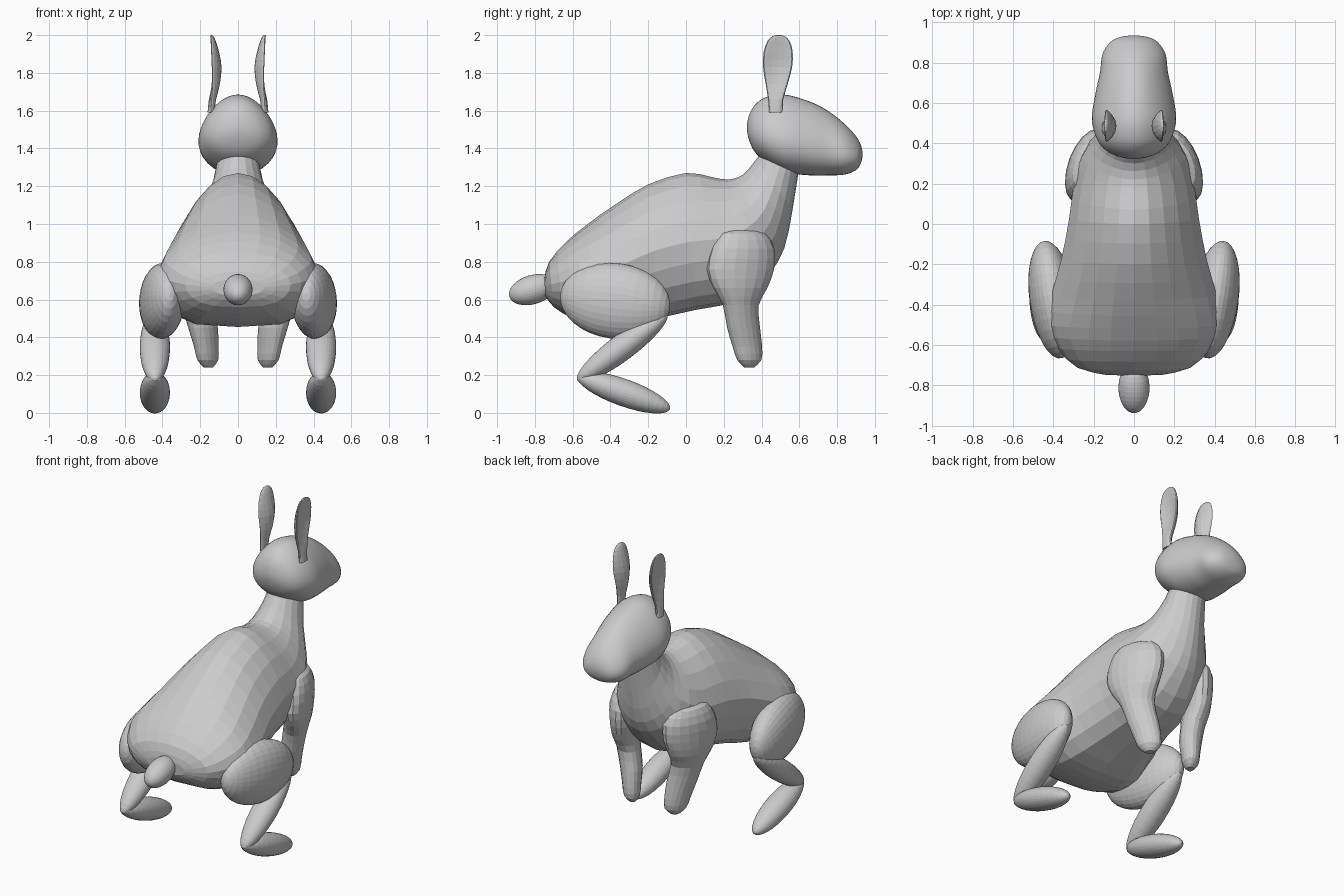
import bpy, bmesh
from math import sin, cos, pi, copysign
from mathutils import Vector, Matrix

if "Cube" in bpy.data.objects:
    bpy.data.objects.remove(bpy.data.objects["Cube"])

grey = bpy.data.materials.new("soft_grey")
grey.use_nodes = True
GREY = (0.6, 0.6, 0.6, 1)
grey.diffuse_color = GREY
grey.node_tree.nodes["Principled BSDF"].inputs["Base Color"].default_value = GREY


def finish(bm, name, mirrored=False, smooth=False):
    bmesh.ops.recalc_face_normals(bm, faces=bm.faces)
    mesh = bpy.data.meshes.new(name)
    bm.to_mesh(mesh)
    bm.free()
    obj = bpy.data.objects.new(name, mesh)
    bpy.context.collection.objects.link(obj)
    mesh.materials.append(grey)
    for face in mesh.polygons:
        face.use_smooth = smooth
    if mirrored:
        obj.modifiers.new("mirror", "MIRROR").use_mirror_merge = False


def refine(stations, steps):
    """Run a smooth spline through the stations."""
    rows = [Vector(s) for s in stations]
    out = []
    for i in range(len(rows) - 1):
        b, c = rows[i], rows[i + 1]
        a, d = rows[max(i - 1, 0)], rows[min(i + 2, len(rows) - 1)]
        for k in range(steps):
            t = k / steps
            out.append(b + (c - a) * (t / 2) + (a * 2 - b * 5 + c * 4 - d) * (t * t / 2)
                       + (b * 3 - a - c * 3 + d) * (t ** 3 / 2))
    return out + [rows[-1]]


def loft(name, stations, ring, segs, steps, **options):
    """Skin rings of points; ring(station, angle) gives each point."""
    bm = bmesh.new()
    rings = [[bm.verts.new(ring(s, 2 * pi * i / segs)) for i in range(segs)]
             for s in refine(stations, steps)]
    for r, q in zip(rings, rings[1:]):
        for i in range(segs):
            j = (i + 1) % segs
            bm.faces.new((r[i], r[j], q[j], q[i]))
    bm.faces.new(rings[0])
    bm.faces.new(rings[-1])
    finish(bm, name, **options)


def ellipsoid(name, start, end, half_x, half_depth, mirrored=True):
    """Long ball whose tips are the two given points."""
    a, b = Vector(start), Vector(end)
    z = (b - a).normalized()
    y = z.cross(Vector((1, 0, 0))).normalized()
    x = y.cross(z)
    turn = Matrix((x, y, z)).transposed().to_4x4()
    size = Matrix.Diagonal((half_x, half_depth, (b - a).length / 2, 1))
    bm = bmesh.new()
    bmesh.ops.create_uvsphere(bm, u_segments=32, v_segments=16, radius=1,
                              matrix=Matrix.Translation((a + b) / 2) @ turn @ size)
    finish(bm, name, mirrored)


# Body and neck: back (y, z), belly (y, z), half width, pear amount, underside power
def body_ring(s, a):
    top_y, top_z, low_y, low_z, width, pear, low_power = s
    t = (1 + cos(a)) / 2
    power = 1 if cos(a) > 0 else low_power
    x = width * copysign(abs(sin(a)) ** power, sin(a)) * (1 - pear * max(cos(a), 0))
    return x, low_y + (top_y - low_y) * t, low_z + (top_z - low_z) * t


loft("body", [
    (-.75, .71, -.745, .62, .14, 0, .8),
    (-.725, .80, -.70, .56, .28, 0, .7),
    (-.63, .91, -.60, .50, .38, .05, .6),
    (-.52, 1.0, -.48, .465, .43, .15, .55),
    (-.38, 1.10, -.33, .455, .41, .22, .55),
    (-.20, 1.21, -.15, .50, .36, .25, .65),
    (0, 1.27, .05, .545, .322, .25, .75),
    (.13, 1.25, .30, .60, .295, .25, .85),
    (.22, 1.235, .44, .735, .26, .25, 1),
    (.30, 1.26, .52, .87, .20, .2, 1.1),
    (.37, 1.34, .565, 1.08, .135, .1, 1.1),
    (.43, 1.42, .605, 1.34, .105, 0, 1),
], body_ring, 20, 2)


# Head, fuller at the jaw: y, top, bottom, half width
def head_ring(s, a):
    y, top, low, width = s
    x = width * sin(a) * (1 - .22 * cos(a)) / 1.03
    return x, y, (top + low) / 2 + (top - low) / 2 * cos(a)


loft("head", [
    (.323, 1.53, 1.49, .02),
    (.335, 1.58, 1.44, .08),
    (.365, 1.63, 1.38, .14),
    (.42, 1.67, 1.33, .185),
    (.52, 1.685, 1.275, .211),
    (.65, 1.65, 1.258, .192),
    (.75, 1.60, 1.257, .17),
    (.84, 1.53, 1.262, .158),
    (.90, 1.465, 1.285, .12),
    (.925, 1.42, 1.32, .075),
    (.934, 1.385, 1.355, .02),
], head_ring, 40, 4, smooth=True)


# Ears, cupped outwards: z, y, half depth, x, half thickness, cup
def ear_ring(s, a):
    z, y, depth, x, thick, cup = s
    return x + thick * sin(a) + cup * cos(a) ** 2, y + depth * cos(a), z


loft("ears", [
    (1.59, .475, .035, .143, .018, 0),
    (1.66, .475, .04, .135, .019, .005),
    (1.74, .48, .058, .116, .02, .018),
    (1.83, .485, .077, .106, .019, .03),
    (1.91, .488, .077, .117, .017, .022),
    (1.97, .49, .058, .131, .013, .01),
    (1.995, .49, .03, .139, .008, .003),
    (2.0, .49, .008, .141, .003, 0),
], ear_ring, 16, 2, mirrored=True)


# Forelegs: z, y, half depth, x, half width
def arm_ring(s, a):
    z, y, depth, x, width = s
    shift = depth * cos(a)
    return x + width * sin(a) - shift * .28, y + shift, z


loft("forelegs", [
    (.968, .30, .05, .235, .02),
    (.95, .30, .12, .23, .065),
    (.87, .30, .168, .23, .095),
    (.76, .288, .178, .235, .095),
    (.66, .288, .142, .235, .085),
    (.57, .29, .095, .215, .08),
    (.45, .305, .087, .185, .075),
    (.35, .325, .078, .168, .062),
    (.28, .335, .064, .16, .053),
    (.24, .335, .025, .157, .022),
], arm_ring, 18, 2, mirrored=True)

# Hind legs
ellipsoid("thighs", (.36, -.665, .63), (.445, -.085, .555), .115, .20)
ellipsoid("shins", (.44, -.10, .525), (.44, -.575, .17), .08, .07)
ellipsoid("hind_feet", (.44, -.575, .195), (.44, -.085, .02), .08, .072)

# Tail
ellipsoid("tail", (0, -.935, .615), (0, -.69, .69), .077, .077, mirrored=False)
